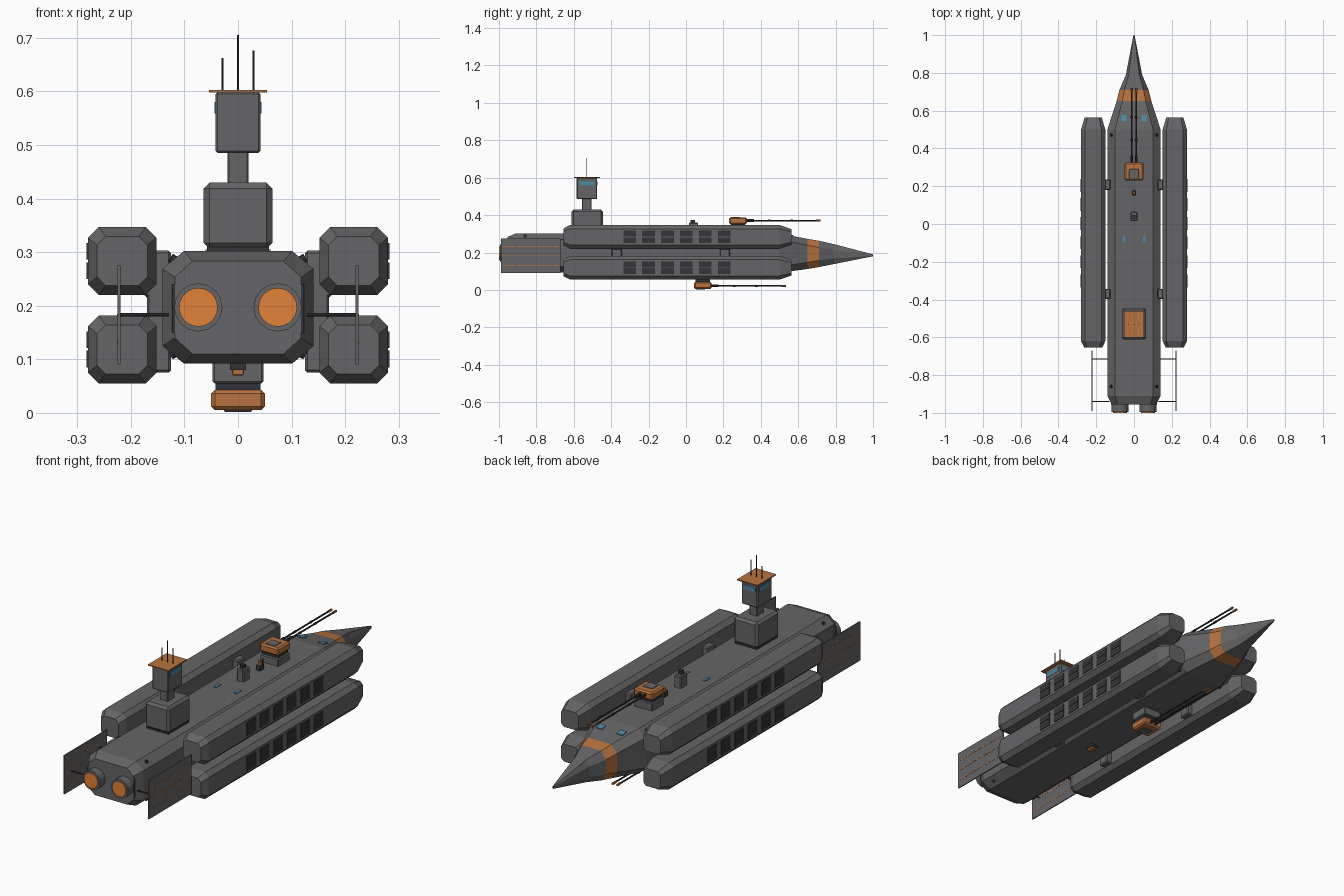
import bpy, bmesh, math
from mathutils import Matrix, Vector

if "Cube" in bpy.data.objects:
    bpy.data.objects.remove(bpy.data.objects["Cube"])


def material(name, rgb):
    m = bpy.data.materials.new(name)
    m.diffuse_color = (*rgb, 1)
    m.use_nodes = True
    m.node_tree.nodes["Principled BSDF"].inputs["Base Color"].default_value = m.diffuse_color
    return m


HULL = material("hull_grey", (0.13, 0.13, 0.135))
DARK = material("dark_metal", (0.035, 0.035, 0.04))
ORANGE = material("orange_paint", (0.48, 0.17, 0.05))
GLOW = material("engine_glow", (0.75, 0.22, 0.04))
BLUE = material("blue_glass", (0.07, 0.25, 0.38))


def finish(bm, name, *mats):
    bmesh.ops.recalc_face_normals(bm, faces=bm.faces)
    me = bpy.data.meshes.new(name)
    bm.to_mesh(me)
    bm.free()
    ob = bpy.data.objects.new(name, me)
    bpy.context.collection.objects.link(ob)
    for m in mats:
        me.materials.append(m)
    return ob


def box(name, x, y, z, mat=HULL, bevel=0):
    """Box from (min, max) ranges, with optional chamfered edges."""
    bm = bmesh.new()
    bmesh.ops.create_cube(bm, size=1)
    for v in bm.verts:
        v.co = Vector([(r[0] + r[1]) / 2 + c * (r[1] - r[0]) for c, r in zip(v.co, (x, y, z))])
    if bevel:
        bmesh.ops.bevel(bm, geom=bm.edges[:], offset=bevel, segments=1, affect='EDGES', profile=0.5)
    return finish(bm, name, mat)


def rod(name, a, b, r, mat=DARK, sides=8, r2=None):
    a, b = Vector(a), Vector(b)
    bm = bmesh.new()
    rot = (b - a).to_track_quat('Z', 'Y').to_matrix().to_4x4()
    bmesh.ops.create_cone(bm, cap_ends=True, segments=sides, radius1=r, radius2=r if r2 is None else r2,
                          depth=(b - a).length, matrix=Matrix.Translation((a + b) / 2) @ rot)
    return finish(bm, name, mat)


def loft(name, sections, cx=0, band=None):
    """Octagonal body along y; section = y, half width, z low, z high, chamfer x, chamfer z."""
    bm = bmesh.new()
    rings = []
    for y, w, lo, hi, a, b in sections:
        pts = [(w, lo + b), (w, hi - b), (w - a, hi), (a - w, hi),
               (-w, hi - b), (-w, lo + b), (a - w, lo), (w - a, lo)]
        rings.append([bm.verts.new((cx + px, y, pz)) for px, pz in pts])
    for i, (r, s) in enumerate(zip(rings, rings[1:])):
        for k in range(8):
            f = bm.faces.new((r[k], r[(k + 1) % 8], s[(k + 1) % 8], s[k]))
            f.material_index = int(i == band)
    bm.faces.new(rings[0])
    bm.faces.new(rings[-1])
    return finish(bm, name, HULL, ORANGE)


# Main hull with pointed nose and painted band
loft("main_hull", [
    (-0.955, .118, .110, .283, .033, .03), (-0.91, .141, .092, .302, .04, .033),
    (0.50, .141, .092, .302, .04, .033), (0.65, .092, .112, .273, .03, .035),
    (0.71, .077, .122, .263, .026, .035), (0.79, .043, .138, .245, .015, .03),
    (1.0, .003, .18, .19, .001, .002)], band=3)

# Twin engines
for s in (-1, 1):
    x = s * .074
    rod("engine_nozzle", (x, -.93, .197), (x, -.995, .197), .045, HULL, 16)
    rod("engine_glow", (x, -.98, .197), (x, -1.0, .197), .036, GLOW, 24)

for s in (-1, 1):
    def side(a, b):
        return tuple(sorted((s * a, s * b)))

    # Side pods with rows of window panels
    for lo in (.055, .22):
        hi = lo + .127
        loft("side_pod", [
            (-.655, .047, lo + .018, hi - .018, .016, .016), (-.62, .064, lo, hi, .02, .02),
            (.50, .064, lo, hi, .02, .02), (.565, .045, lo + .022, hi - .022, .014, .014)], cx=s * .216)
        for col in range(6):
            y = -.335 + col * .101
            for z in (lo + .03, lo + .066):
                box("pod_window", side(.275, .283), (y, y + .068), (z, z + .031), DARK)

    # Struts holding the pods
    for y in (-.37, .208):
        box("pod_brace", side(.135, .17), (y - .027, y + .027), (.09, .29), HULL, .004)
        for z in (.075, .215):
            box("pod_strut", side(.125, .175), (y - .027, y + .027), (z, z + .088), HULL, .005)

    # Rear radiator plates
    box("radiator_plate", side(.2195, .2245), (-.99, -.67), (.09, .275))
    for z in (.13, .183, .232):
        for k in range(8):
            y = -.985 + k * .039
            box("radiator_stripe", side(.219, .2255), (y, y + .033), (z - .002, z + .002), ORANGE)
    for y in (-.94, -.715):
        rod("radiator_arm", (s * .13, y, .183), (s * .222, y, .183), .0035)

    # Hull fittings
    box("rear_rail", side(.117, .123), (-.955, -.93), (.15, .24), DARK)
    for y in (-.86, .47):
        for z in (.115, .282):
            rod("thruster_port", (s * .112, y, z), (s * .126, y, z + (.008 if z > .2 else -.008)), .008)
    box("deck_light", side(.047, .061), (-.098, -.06), (.30, .305), BLUE)
    light = box("nose_window", (-.015, .015), (-.016, .016), (-.003, .003), BLUE)
    light.location = (s * .054, .56, .2915)
    light.rotation_euler.x = math.atan2(-.029, .15)

# Control tower
TY = -.53
box("tower_footing", (-.058, .058), (-.605, -.45), (.298, .312), DARK)
box("tower_base", (-.064, .064), (-.612, -.444), (.306, .43), HULL, .011)
box("tower_neck", (-.02, .02), (TY - .026, TY + .026), (.425, .49), HULL, .003)
box("tower_head", (-.042, .042), (TY - .055, TY + .055), (.485, .599), HULL, .004)
box("tower_roof", (-.054, .054), (TY - .07, TY + .07), (.598, .603), ORANGE)
box("tower_side_glass", (-.0435, .0435), (TY - .04, TY + .04), (.559, .58), BLUE)
box("tower_front_glass", (-.032, .032), (TY + .04, TY + .0565), (.559, .58), BLUE)
for x, top in ((-.029, .662), (0, .705), (.029, .676)):
    rod("antenna", (x, TY, .6), (x, TY, top), .002, DARK, 6)


def turret(name, y, flip, zh, length):
    """Gun turret centred at y; flip = -1 hangs it below. zh = height of the hull surface."""
    def zr(a, b):
        return tuple(sorted((zh + flip * a, zh + flip * b)))
    box(name + "_mount", (-.048, .048), (y - .045, y + .045), zr(-.005, .036), HULL, .004)
    box(name + "_ring", (-.042, .042), (y - .038, y + .038), zr(.03, .052), DARK)
    box(name + "_body", (-.05, .05), (y - .047, y + .047), zr(.048, .086), ORANGE, .007)
    box(name + "_hatch", (-.026, .026), (y - .038, y + .012), zr(.08, .089), HULL, .002)
    for x in (-.012, .012):
        gz = zh + flip * .069
        rod(name + "_sleeve", (x, y + .03, gz), (x, y + .085, gz), .007)
        rod(name + "_barrel", (x, y + .04, gz), (x, y + length, gz), .004)
        for d in (.16, .28):
            rod(name + "_collar", (x, y + d, gz), (x, y + d + .014, gz), .0055)
        rod(name + "_muzzle", (x, y + length - .025, gz), (x, y + length, gz), .0055, ORANGE)


turret("upper_turret", .278, 1, .302, .442)
turret("lower_turret", .09, -1, .091, .445)

# Deck sensors and belly beacon
box("sensor_box", (-.018, .018), (.015, .065), (.298, .36), HULL, .004)
box("sensor_cap", (-.008, .008), (.025, .047), (.355, .375), DARK)
box("beacon_base", (-.011, .011), (.15, .178), (.298, .325), DARK)
rod("beacon_lamp", (0, .164, .322), (0, .164, .342), .011, ORANGE, 8, .007)
rod("beacon_mast", (0, .185, .3), (0, .185, .345), .003)
box("belly_beacon", (-.011, .011), (-.32, -.285), (.07, .082), ORANGE, .002)
box("belly_beacon_base", (-.015, .015), (-.325, -.28), (.08, .095), DARK)
